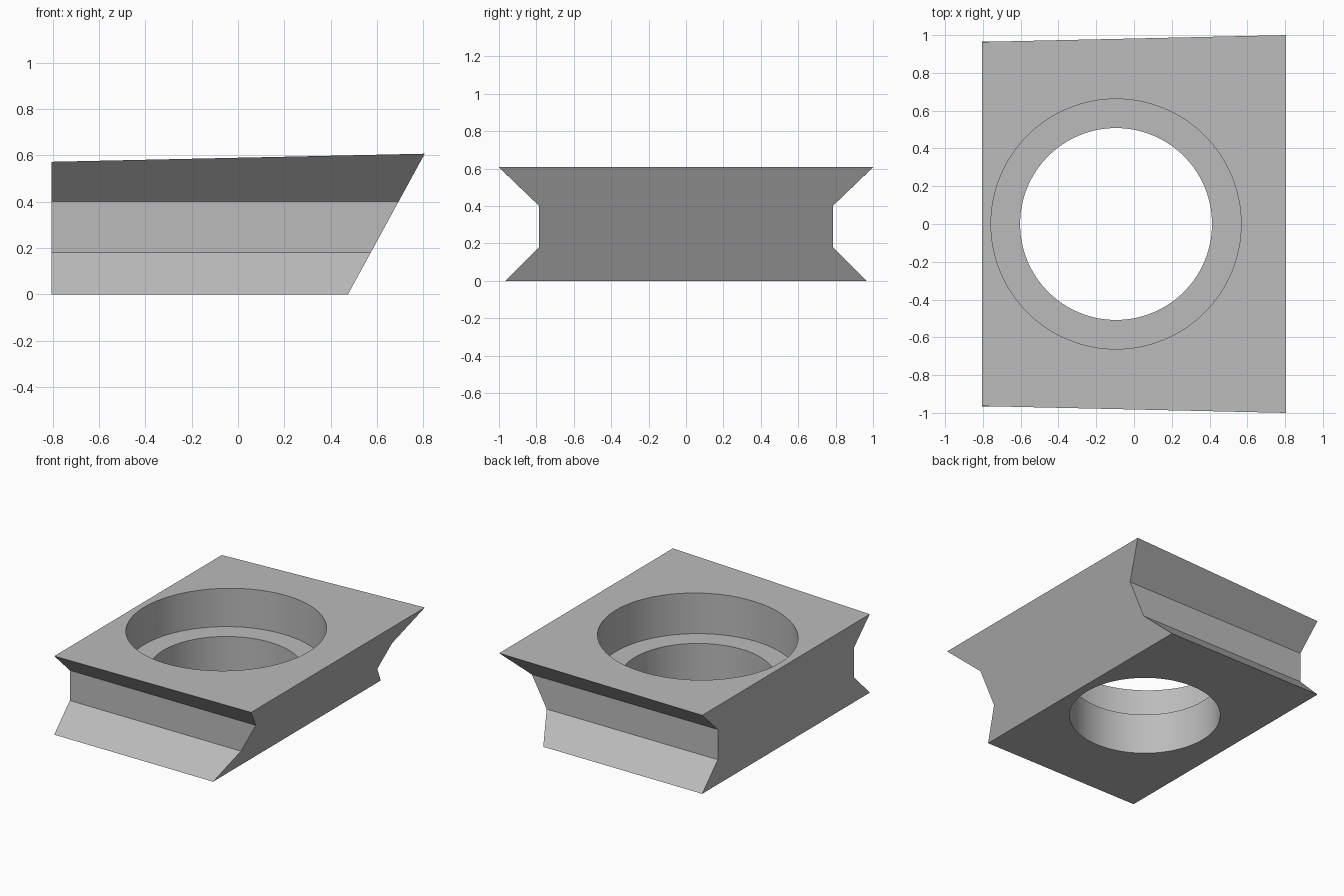
import bpy
import bmesh
from math import radians

if "Cube" in bpy.data.objects:
    bpy.data.objects.remove(bpy.data.objects["Cube"], do_unlink=True)

# Single flat grey for the whole block
grey = bpy.data.materials.new("plain_grey")
grey.use_nodes = True
colour = (0.5, 0.5, 0.5, 1)
grey.diffuse_color = colour
grey.node_tree.nodes["Principled BSDF"].inputs["Base Color"].default_value = colour


def make_object(name, bm):
    bmesh.ops.recalc_face_normals(bm, faces=bm.faces)
    mesh = bpy.data.meshes.new(name)
    bm.to_mesh(mesh)
    bm.free()
    mesh.materials.append(grey)
    obj = bpy.data.objects.new(name, mesh)
    bpy.context.collection.objects.link(obj)
    return obj


# Block: waisted outline mirrored in y, joined between upright and raked ends
LEFT_FOOT, LEFT_TIP, RIGHT_END, HEIGHT = 0.475, 0.806, -0.806, 0.607


def end_loop(bm, top_y, top_z, x_at):
    half = [(0.965, 0), (0.785, 0.18), (0.785, 0.40), (top_y, top_z)]
    outline = half + [(-y, z) for y, z in reversed(half)]
    return [bm.verts.new((x_at(z), y, z)) for y, z in outline]


bm = bmesh.new()
upright = end_loop(bm, 0.964, 0.572, lambda z: RIGHT_END)
raked = end_loop(bm, 1.0, HEIGHT,
                 lambda z: LEFT_FOOT + (LEFT_TIP - LEFT_FOOT) * z / HEIGHT)
bm.faces.new(upright)
bm.faces.new(raked)
for i in range(len(upright)):
    j = (i + 1) % len(upright)
    bm.faces.new((upright[i], upright[j], raked[j], raked[i]))
block = make_object("insert_block", bm)

# Stepped bore: wide upper recess over a narrower through hole
SIDES, BORE_X, SEAT_Z = 128, -0.095, 0.30
bore = [(0.508, -0.2), (0.508, SEAT_Z), (0.662, SEAT_Z), (0.662, 0.9)]
bm = bmesh.new()
rings = []
for radius, z in bore:
    ring = bmesh.ops.create_circle(bm, segments=SIDES, radius=radius)["verts"]
    bmesh.ops.translate(bm, verts=ring, vec=(BORE_X, 0, z))
    rings.append(ring)
for low, high in zip(rings, rings[1:]):
    for i in range(SIDES):
        j = (i + 1) % SIDES
        bm.faces.new((low[i], low[j], high[j], high[i]))
bm.faces.new(rings[0])
bm.faces.new(rings[-1])
cutter = make_object("bore_cutter", bm)
cutter.hide_render = True

# Cut the bore, then drop the cutter
cut = block.modifiers.new("bore", "BOOLEAN")
cut.operation = "DIFFERENCE"
cut.solver = "EXACT"
cut.object = cutter
bpy.ops.object.select_all(action="DESELECT")
block.select_set(True)
bpy.context.view_layer.objects.active = block
bpy.ops.object.modifier_apply(modifier=cut.name)
bpy.data.objects.remove(cutter, do_unlink=True)
bpy.ops.object.shade_smooth_by_angle(angle=radians(25))
